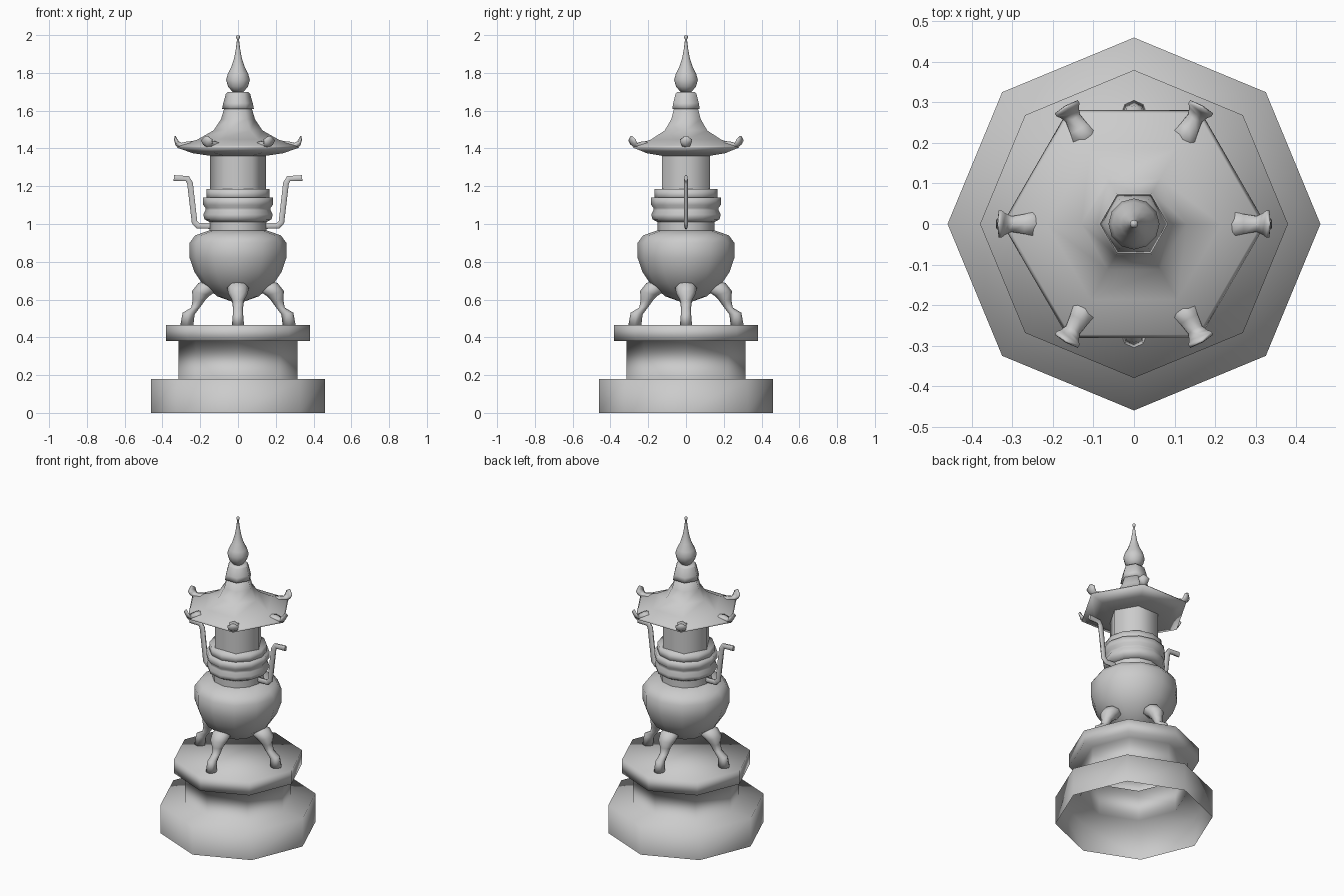
import bpy, bmesh, math
from mathutils import Vector, Matrix

cube = bpy.data.objects.get("Cube")
if cube:
    bpy.data.objects.remove(cube)

stone = bpy.data.materials.new("grey_stone")
stone.use_nodes = True
stone.diffuse_color = (0.6, 0.6, 0.6, 1)
stone.node_tree.nodes["Principled BSDF"].inputs["Base Color"].default_value = (0.6, 0.6, 0.6, 1)


def finish(name, bm):
    for face in bm.faces:
        face.smooth = True
    mesh = bpy.data.meshes.new(name)
    bm.to_mesh(mesh)
    bm.free()
    mesh.materials.append(stone)
    obj = bpy.data.objects.new(name, mesh)
    bpy.context.collection.objects.link(obj)
    return obj


def skin_rings(bm, rings, bottom=True, top=True):
    for low, high in zip(rings, rings[1:]):
        for i in range(len(low)):
            j = (i + 1) % len(low)
            bm.faces.new((low[i], low[j], high[j], high[i]))
    if bottom:
        bm.faces.new(rings[0][::-1])
    if top:
        bm.faces.new(rings[-1])


def turned(name, profile, sides, bottom=True, top=True):
    """Polygonal lathe, listed upward; corners start on +x."""
    bm = bmesh.new()
    rings = []
    for r, z in profile:
        rings.append([bm.verts.new((r * math.cos(math.tau * i / sides),
                                    r * math.sin(math.tau * i / sides), z))
                      for i in range(sides)])
    skin_rings(bm, rings, bottom, top)
    return finish(name, bm)


def limb(name, sections, angle, sides=8):
    """Loft through sections (outer point, inner point, half width), turned to an angle."""
    bm = bmesh.new()
    turn = Matrix.Rotation(angle, 3, "Z")
    rings = []
    for ox, oz, ix, iz, w in sections:
        outer, inner = Vector((ox, 0, oz)), Vector((ix, 0, iz))
        mid, half = (outer + inner) / 2, (outer - inner) / 2
        ring = []
        for i in range(sides):
            a = math.tau * i / sides
            ring.append(bm.verts.new(turn @ (mid + half * math.cos(a)
                                             + Vector((0, w * math.sin(a), 0)))))
        rings.append(ring)
    skin_rings(bm, rings)
    bmesh.ops.recalc_face_normals(bm, faces=bm.faces)
    return finish(name, bm)


# Octagonal stepped pedestal, hollow underneath
turned("pedestal", [(0.46, 0), (0.46, 0.18), (0.315, 0.18), (0.315, 0.38),
                    (0.38, 0.38), (0.38, 0.465)], 8, bottom=False)

# Four curved legs
leg = [(0.305, 0.465, 0.236, 0.465, 0.032),
       (0.293, 0.53, 0.23, 0.52, 0.027),
       (0.247, 0.558, 0.20, 0.56, 0.027),
       (0.24, 0.60, 0.175, 0.595, 0.033),
       (0.243, 0.645, 0.15, 0.62, 0.052),
       (0.21, 0.687, 0.12, 0.64, 0.058),
       (0.15, 0.703, 0.12, 0.67, 0.03)]
for i, side in enumerate(("left", "back", "right", "front")):
    limb(f"{side}_leg", leg, i * math.pi / 2)

# Pot and neck rings
turned("pot", [(0.02, 0.585), (0.11, 0.617), (0.19, 0.685), (0.23, 0.745),
               (0.256, 0.82), (0.256, 0.90), (0.227, 0.94), (0.145, 0.968)], 12)
turned("neck", [(0.15, 0.96), (0.15, 1.02)], 12, bottom=False, top=False)
turned("neck_rings", [(0.15, 1.01), (0.178, 1.025), (0.184, 1.05), (0.172, 1.073),
                      (0.172, 1.085), (0.184, 1.10), (0.184, 1.14)], 12)
turned("neck_collar", [(0.168, 1.13), (0.168, 1.185)], 12)

# Bent handles, flattened front to back
for side, s in (("left", 1), ("right", -1)):
    curve = bpy.data.curves.new(f"{side}_handle", "CURVE")
    curve.dimensions = "3D"
    curve.bevel_depth = 0.018
    curve.bevel_resolution = 1
    curve.use_fill_caps = True
    path = [(0.13, 0.99), (0.212, 0.99), (0.23, 1.01), (0.254, 1.215),
            (0.268, 1.24), (0.34, 1.243)]
    spline = curve.splines.new("POLY")
    spline.points.add(len(path) - 1)
    for point, (x, z) in zip(spline.points, path):
        point.co = (s * x, 0, z, 1)
    curve.materials.append(stone)
    handle = bpy.data.objects.new(f"{side}_handle", curve)
    handle.scale.y = 0.6
    bpy.context.collection.objects.link(handle)

# Hexagonal column and swept roof
turned("column", [(0.148, 1.18), (0.148, 1.38)], 6, bottom=False, top=False)
turned("roof", [(0.14, 1.36), (0.24, 1.375), (0.325, 1.405), (0.315, 1.415),
                (0.215, 1.447), (0.13, 1.495), (0.09, 1.555), (0.072, 1.615)], 6)
turned("roof_cap", [(0.084, 1.61), (0.078, 1.64), (0.064, 1.69), (0.054, 1.70)], 6)

# Upturned, flared horns on the roof corners
horn = [(0.22, 1.44, 0.23, 1.41, 0.04),
        (0.27, 1.437, 0.275, 1.405, 0.028),
        (0.298, 1.43, 0.312, 1.403, 0.022),
        (0.312, 1.437, 0.33, 1.415, 0.03),
        (0.322, 1.45, 0.338, 1.44, 0.038),
        (0.33, 1.466, 0.337, 1.464, 0.008)]
for i in range(6):
    limb(f"roof_horn_{i + 1}", horn, i * math.pi / 3, 6)

# Teardrop finial
turned("finial", [(0.03, 1.70), (0.053, 1.728), (0.063, 1.763), (0.054, 1.795),
                  (0.034, 1.835), (0.02, 1.88), (0.011, 1.93), (0.005, 1.978),
                  (0.01, 1.985), (0.01, 1.994), (0.003, 2.0)], 12)
